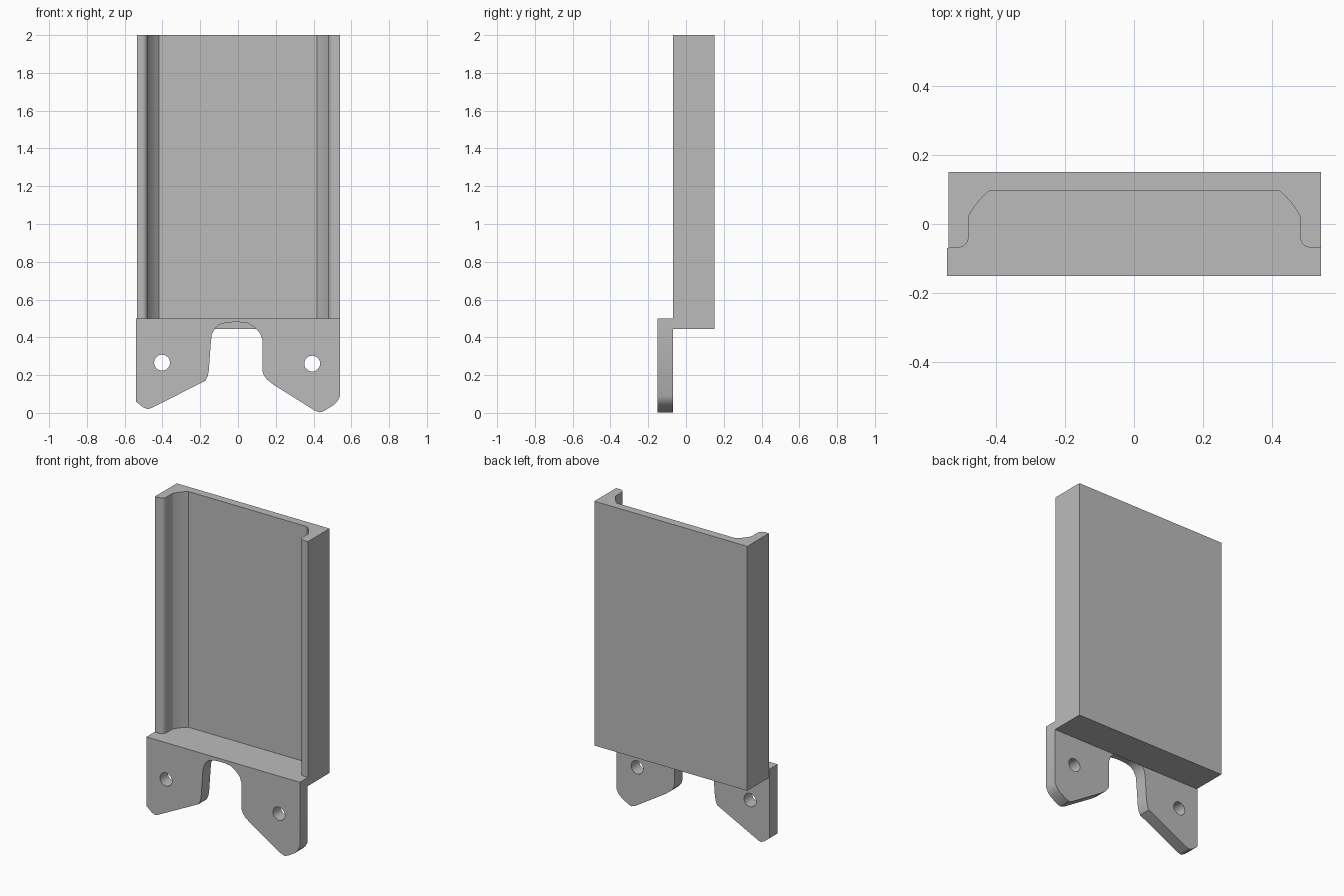
import bpy, bmesh, math
from mathutils import Vector

cube = bpy.data.objects.get("Cube")
if cube:
    bpy.data.objects.remove(cube, do_unlink=True)

grey = bpy.data.materials.new("matte grey")
grey.use_nodes = True
grey.diffuse_color = (0.5, 0.5, 0.5, 1)
grey.node_tree.nodes["Principled BSDF"].inputs["Base Color"].default_value = (0.5, 0.5, 0.5, 1)


def prism(name, points, offset):
    """Extrude a closed 3D outline along offset."""
    bm = bmesh.new()
    face = bm.faces.new([bm.verts.new(p) for p in points])
    ext = bmesh.ops.extrude_face_region(bm, geom=[face], use_keep_orig=True)
    moved = [v for v in ext["geom"] if isinstance(v, bmesh.types.BMVert)]
    bmesh.ops.translate(bm, verts=moved, vec=Vector(offset))
    bmesh.ops.recalc_face_normals(bm, faces=bm.faces)
    mesh = bpy.data.meshes.new(name)
    bm.to_mesh(mesh)
    bm.free()
    mesh.materials.append(grey)
    obj = bpy.data.objects.new(name, mesh)
    bpy.context.collection.objects.link(obj)
    return obj


def activate(obj):
    bpy.ops.object.select_all(action="DESELECT")
    obj.select_set(True)
    bpy.context.view_layer.objects.active = obj


def cut(obj, cutter):
    activate(obj)
    mod = obj.modifiers.new("cut", "BOOLEAN")
    mod.operation, mod.solver, mod.object = "DIFFERENCE", "EXACT", cutter
    bpy.ops.object.modifier_apply(modifier=mod.name)
    bpy.data.objects.remove(cutter, do_unlink=True)


def arc(cx, cy, r, start, end, steps):
    """Points on an arc, angles in degrees."""
    angles = [math.radians(start + (end - start) * i / steps) for i in range(steps + 1)]
    return [(cx + r * math.cos(a), cy + r * math.sin(a)) for a in angles]


# Tray body: a block with a groove that leaves a back wall, side rails and a shelf
back, front, left, right = 0.15, -0.07, 0.54, -0.536
body = prism("tray_body", [(x, y, 0.445) for x, y in
             [(right, front), (left, front), (left, back), (right, back)]], (0, 0, 1.555))

# Half of the groove section: rounded lip, straight wall, curved corner, flat floor
half = [(0.60, -0.2), (0.60, front + 0.002), (0.51, front + 0.002)]
half += arc(0.51, -0.038, 0.03, 270, 180, 6)
half += [(0.48, 0.023), (0.468, 0.043), (0.454, 0.062), (0.437, 0.081), (0.419, 0.097)]
section = half + [(-x + 0.002, y) for x, y in reversed(half)]
cut(body, prism("groove_cutter", [(x, y, 0.5) for x, y in section], (0, 0, 1.7)))

# Mounting plate with two uneven legs and an arched notch
outline = [(-0.54, 0.5), (-0.54, 0.06), (-0.50, 0.028), (-0.478, 0.02), (-0.458, 0.026),
           (-0.172, 0.17), (-0.16, 0.195), (-0.154, 0.23), (-0.144, 0.37)]
outline += [(-0.139, 0.415), (-0.122, 0.447), (-0.10, 0.467), (-0.065, 0.477), (-0.03, 0.48),
            (0.01, 0.48), (0.05, 0.475), (0.09, 0.452), (0.118, 0.42), (0.13, 0.385)]
outline += [(0.13, 0.22), (0.137, 0.198), (0.155, 0.175), (0.19, 0.148), (0.405, 0.013),
            (0.432, 0.003), (0.455, 0.01), (0.505, 0.04), (0.525, 0.06), (0.54, 0.09), (0.54, 0.5)]
plate = prism("mounting_plate", [(x, -0.15, z) for x, z in outline], (0, 0.08, 0))

# Screw holes
for x, z in [(-0.402, 0.266), (0.393, 0.261)]:
    ring = arc(x, z, 0.042, 0, 360, 32)[:-1]
    cut(plate, prism("hole_cutter", [(px, -0.3, pz) for px, pz in ring], (0, 0.4, 0)))

for obj in (body, plate):
    activate(obj)
    bpy.ops.object.shade_smooth_by_angle(angle=math.radians(28))
